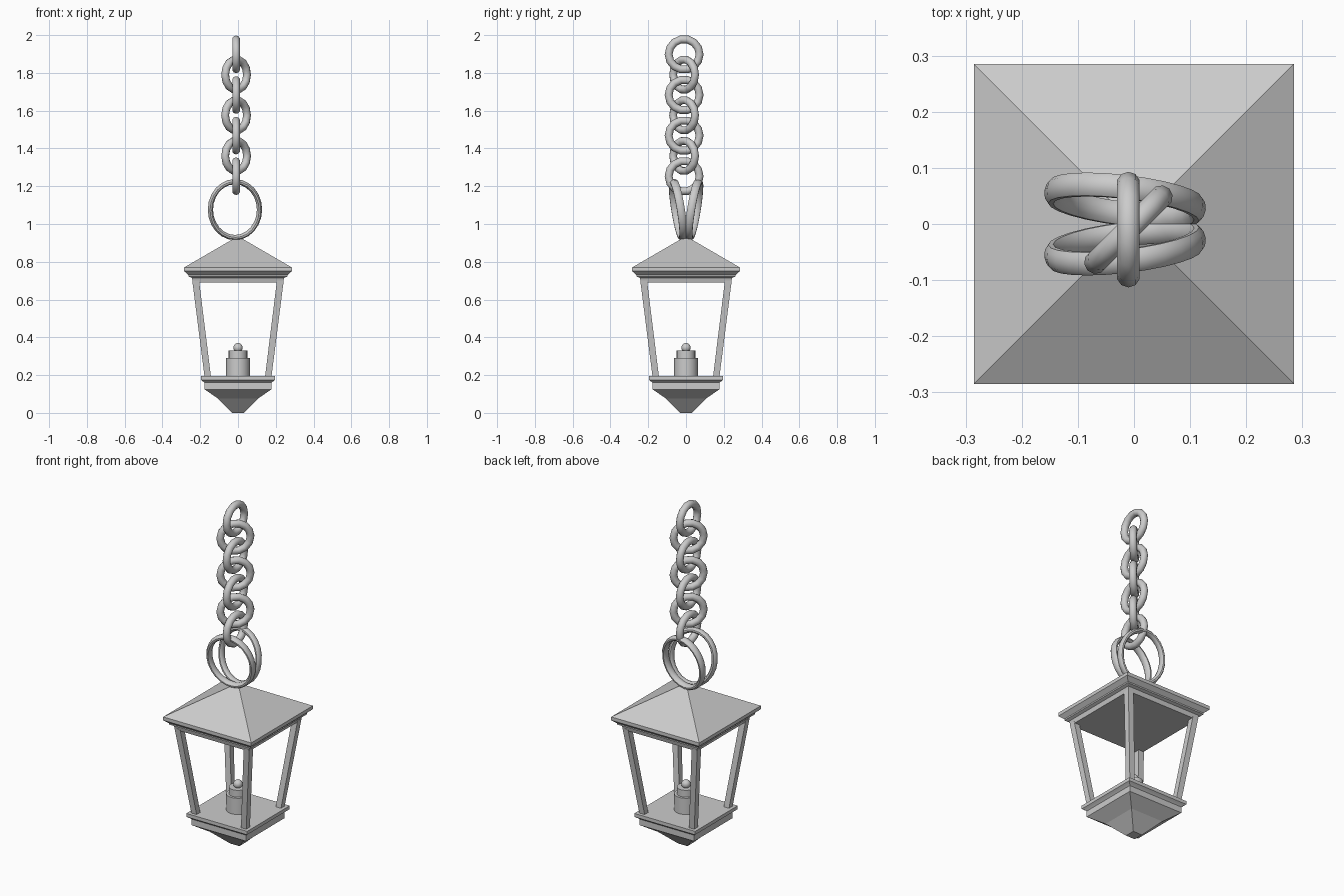
import bpy, bmesh
from math import cos, sin, pi
from mathutils import Vector, Matrix

cube = bpy.data.objects.get("Cube")
if cube:
    bpy.data.objects.remove(cube, do_unlink=True)

GREY = (0.6, 0.6, 0.6, 1)
metal = bpy.data.materials.new("grey metal")
metal.use_nodes = True
metal.diffuse_color = GREY
metal.node_tree.nodes["Principled BSDF"].inputs["Base Color"].default_value = GREY


def finish(name, bm, smooth=False):
    """Turn a bmesh into a named object, optionally smooth shaded."""
    bmesh.ops.recalc_face_normals(bm, faces=bm.faces)
    mesh = bpy.data.meshes.new(name)
    bm.to_mesh(mesh)
    bm.free()
    mesh.materials.append(metal)
    ob = bpy.data.objects.new(name, mesh)
    bpy.context.collection.objects.link(ob)
    if smooth:
        bpy.ops.object.select_all(action='DESELECT')
        ob.select_set(True)
        bpy.context.view_layer.objects.active = ob
        bpy.ops.object.shade_smooth_by_angle(angle=pi / 4)
    return ob


def loft(name, rings, smooth=False, closed=False):
    """Skin a list of point loops; cap the ends unless the loft is closed."""
    bm = bmesh.new()
    loops = [[bm.verts.new(p) for p in ring] for ring in rings]
    pairs = list(zip(loops, loops[1:]))
    if closed:
        pairs.append((loops[-1], loops[0]))
    else:
        bm.faces.new(loops[0])
        bm.faces.new(loops[-1])
    n = len(loops[0])
    for a, b in pairs:
        for i in range(n):
            j = (i + 1) % n
            bm.faces.new((a[i], a[j], b[j], b[i]))
    bmesh.ops.remove_doubles(bm, verts=bm.verts, dist=0.0005)
    return finish(name, bm, smooth)


def square(half, z, x=0, y=0):
    return [(x + sx * half, y + sy * half, z)
            for sx, sy in ((-1, -1), (1, -1), (1, 1), (-1, 1))]


def circle(radius, z, n=24):
    return [(radius * cos(2 * pi * i / n), radius * sin(2 * pi * i / n), z)
            for i in range(n)]


def ring(name, centre, along, up, axial, radial, seg=14, sides=10):
    """Closed tube; along and up are the half axes of its centre line."""
    centre, along, up = Vector(centre), Vector(along), Vector(up)
    normal = along.cross(up).normalized()
    loops = []
    for i in range(seg):
        t = 2 * pi * i / seg
        spoke = along * cos(t) + up * sin(t)
        out = spoke.normalized()
        loops.append([centre + spoke + out * radial * cos(s) + normal * axial * sin(s)
                      for s in (2 * pi * k / sides for k in range(sides))])
    return loft(name, loops, smooth=True, closed=True)


# Lantern roof and base: stepped square profiles
ROOF = [(0.238, 0.69), (0.245, 0.715), (0.262, 0.722), (0.262, 0.73),
        (0.285, 0.75), (0.285, 0.77), (0.001, 0.935)]
BASE = [(0.03, 0), (0.107, 0.077), (0.178, 0.125), (0.178, 0.16),
        (0.186, 0.167), (0.197, 0.175), (0.197, 0.195)]
loft("roof", [square(h, z) for h, z in ROOF])
loft("base", [square(h, z) for h, z in BASE])

# Leaning corner posts
for side, sx in (("right", -1), ("left", 1)):
    for end, sy in (("front", -1), ("back", 1)):
        loft(f"{end}_{side}_post",
             [square(0.017, 0.19, sx * 0.16, sy * 0.16),
              square(0.018, 0.7, sx * 0.224, sy * 0.224)])

# Candle with a shoulder and a round tip
loft("candle_body", [circle(0.063, 0.19), circle(0.063, 0.29)], True)
loft("candle_collar", [circle(0.049, 0.285), circle(0.049, 0.33)], True)
bm = bmesh.new()
bmesh.ops.create_uvsphere(bm, u_segments=16, v_segments=10, radius=0.025,
                          matrix=Matrix.Translation((0, 0, 0.345)))
finish("candle_tip", bm, True)

# Pair of large hanging rings, leaning apart towards the top
for name, s in (("front_hanging_ring", -1), ("back_hanging_ring", 1)):
    ring(name, (-0.016, s * 0.042, 1.076), (0.13, s * -0.015, 0),
         (0, s * 0.024, 0.148), 0.022, 0.014, seg=24)

# Chain: links alternate between side-on and diagonal
for i in range(7):
    if i % 2:
        along = Vector((1, 1, 0)).normalized() * 0.082
    else:
        along = Vector((0, 1, 0)) * 0.082
    ring(f"chain_link_{i + 1}", (-0.01, -0.01, 1.898 - 0.1075 * i),
         along, (0, 0, 0.081), 0.021, 0.021)
